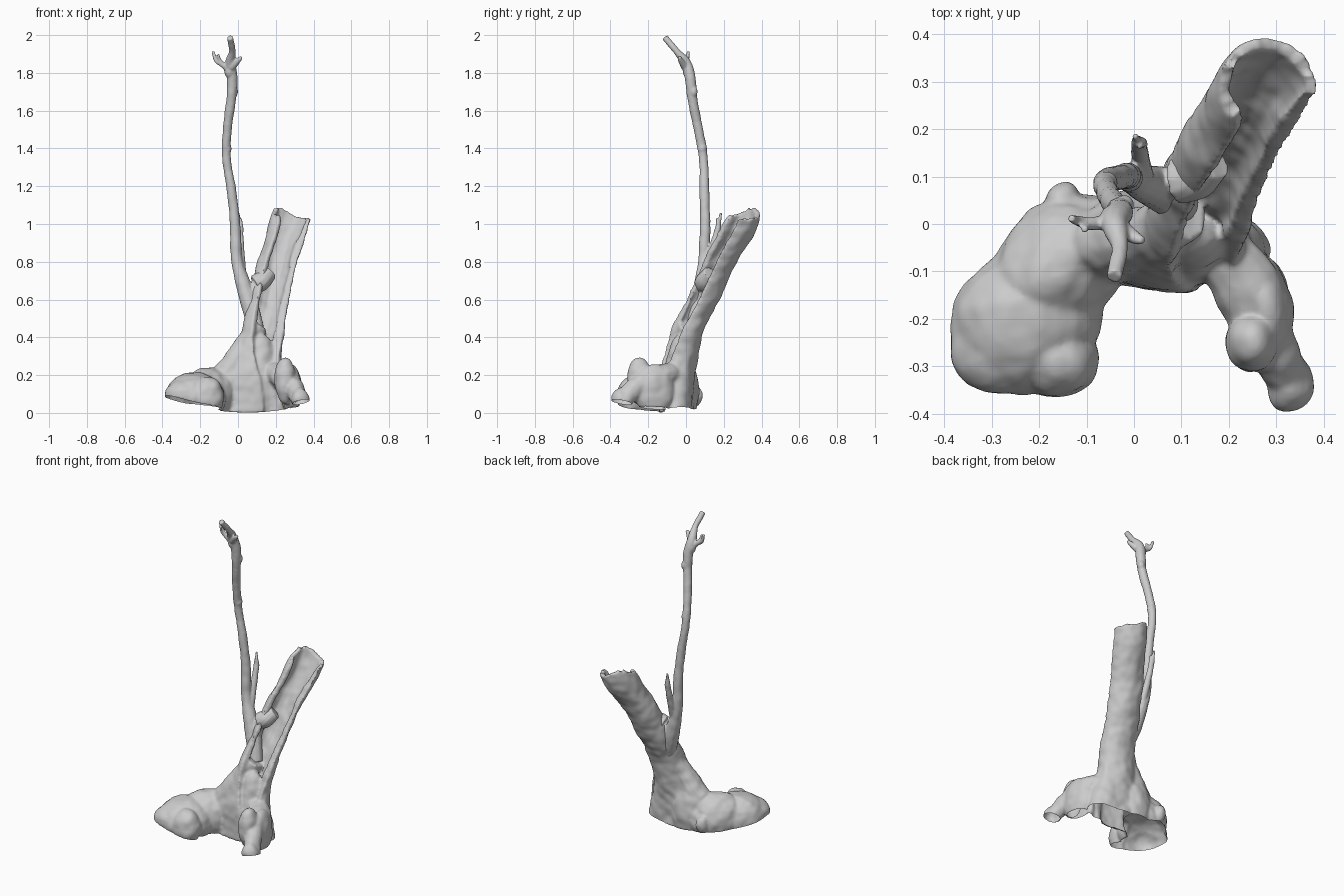
import bpy, bmesh, math
from mathutils import Vector, Matrix, noise

if "Cube" in bpy.data.objects:
    bpy.data.objects.remove(bpy.data.objects["Cube"])


def loft(bm, rings, closed_ends=True):
    """Bridge equal-sized rings of points into a tube."""
    vr = [[bm.verts.new(p) for p in r] for r in rings]
    n = len(vr[0])
    faces = []
    for a, b in zip(vr, vr[1:]):
        for i in range(n):
            j = (i + 1) % n
            faces.append(bm.faces.new((a[i], a[j], b[j], b[i])))
    for r in (vr[0], vr[-1]):
        if closed_ends:
            faces.append(bm.faces.new(r))
        else:  # C-shaped section: outer point i pairs with inner point n-1-i
            for i in range(n // 2 - 1):
                faces.append(bm.faces.new((r[i], r[i + 1], r[n - 2 - i], r[n - 1 - i])))
    bmesh.ops.recalc_face_normals(bm, faces=faces)


def lerp_table(table, t):
    """Smoothly interpolated row of a table keyed on its first column."""
    k = [r[0] for r in table]
    t = min(max(t, k[0]), k[-1])
    i = max(j for j in range(len(k) - 1) if k[j] <= t)
    u = (t - k[i]) / (k[i + 1] - k[i])
    p = [table[max(0, min(len(k) - 1, i + d))][1:] for d in (-1, 0, 1, 2)]
    return [0.5 * (2 * b + (c - a) * u + (2 * a - 5 * b + 4 * c - d) * u * u
                   + (3 * b - a - 3 * c + d) * u ** 3) for a, b, c, d in zip(*p)]


def limb(bm, pts, sides=12, sub=6):
    """Curved round limb through (x, y, z, radius) points."""
    table = [(i,) + p for i, p in enumerate(pts)]
    n = (len(pts) - 1) * sub
    path = [lerp_table(table, i / sub) for i in range(n + 1)]
    rings = []
    for i, q in enumerate(path):
        t = (Vector(path[min(i + 1, n)][:3]) - Vector(path[max(i - 1, 0)][:3])).normalized()
        u = t.cross(Vector((0.3, 0.95, 0.1))).normalized()
        v = t.cross(u)
        rings.append([Vector(q[:3]) + q[3] * (u * math.cos(a) + v * math.sin(a))
                      for a in (2 * math.pi * s / sides for s in range(sides))])
    loft(bm, rings)


def blob(bm, c, r, turn=0):
    m = Matrix.Translation(c) @ Matrix.Rotation(math.radians(turn), 4, 'Z') @ Matrix.Diagonal((*r, 1))
    bmesh.ops.create_icosphere(bm, subdivisions=3, radius=1, matrix=m)


def fuse(name, bm, voxel, smooth, bark, floor=None):
    """Merge overlapping parts, smooth them, add bark relief, open the underside."""
    me = bpy.data.meshes.new(name)
    bm.to_mesh(me)
    bm.free()
    ob = bpy.data.objects.new(name, me)
    bpy.context.collection.objects.link(ob)
    rm = ob.modifiers.new("fuse", 'REMESH')
    rm.mode, rm.voxel_size = 'VOXEL', voxel
    sm = ob.modifiers.new("soften", 'SMOOTH')
    sm.factor, sm.iterations = 0.5, smooth
    dg = bpy.context.evaluated_depsgraph_get()
    me2 = bpy.data.meshes.new_from_object(ob.evaluated_get(dg))
    ob.modifiers.clear()
    ob.data = me2
    bm = bmesh.new()
    bm.from_mesh(me2)
    bm.normal_update()
    moves = []
    for v in bm.verts:
        p = v.co
        d = noise.noise(Vector((p.x * 9, p.y * 9, p.z * 6))) + 0.5 * noise.noise(p * 21)
        moves.append(v.normal * d * bark)
    for v, d in zip(bm.verts, moves):
        v.co += d
    if floor:
        low = [v for v in bm.verts if v.co.z < floor(v.co) - voxel]
        bmesh.ops.delete(bm, geom=low, context='VERTS')
        for v in bm.verts:
            v.co.z = max(v.co.z, floor(v.co))
    for f in bm.faces:
        f.smooth = True
    bm.to_mesh(me2)
    bm.free()
    return ob


# Leaning trunk: z, centre x, centre y, radius x, radius y, inner fraction, half opening
TRUNK = [
    (0.00, 0.08, -0.05, 0.21, 0.090, 0.50, 0.15),
    (0.15, 0.09, -0.05, 0.17, 0.095, 0.50, 0.20),
    (0.30, 0.105, -0.03, 0.13, 0.090, 0.55, 0.55),
    (0.45, 0.135, 0.005, 0.11, 0.095, 0.60, 0.95),
    (0.60, 0.165, 0.08, 0.105, 0.100, 0.64, 1.05),
    (0.80, 0.210, 0.17, 0.105, 0.100, 0.66, 1.05),
    (1.00, 0.272, 0.275, 0.108, 0.105, 0.70, 1.00),
    (1.14, 0.295, 0.315, 0.110, 0.085, 0.74, 1.00),
]
OPEN = math.radians(-66)


def trunk_top(a):
    """Broken rim: tallest at the back left, jagged all round."""
    d = math.cos(a - math.radians(145))
    return 1.03 + 0.06 * max(d, 0) ** 2 + 0.035 * noise.noise(Vector((math.cos(a) * 5, math.sin(a) * 5, 3)))


bm = bmesh.new()
N, LEV = 40, 45
rings = []
for k in range(LEV + 1):
    t = k / LEV
    outer, inner = [], []
    for i in range(N):
        w = lerp_table(TRUNK, t * 1.05)[5]
        a = OPEN + w + (2 * math.pi - 2 * w) * i / (N - 1)
        z = t * trunk_top(a)
        cx, cy, rx, ry, f, _ = lerp_table(TRUNK, z)
        f += 0.08 * noise.noise(Vector((math.cos(a) * 3, math.sin(a) * 3, z * 4)))
        outer.append((cx + rx * math.cos(a), cy + ry * math.sin(a), z))
        inner.append((cx + f * rx * math.cos(a), cy + f * ry * math.sin(a), z))
    rings.append(outer + inner[::-1])
loft(bm, rings, closed_ends=False)

# Stump core and root flares
for c, r, turn in [
    ((0.08, -0.055, 0.10), (0.19, 0.080, 0.21), 0),
    ((0.12, -0.03, 0.25), (0.09, 0.070, 0.17), 0),
    ((-0.03, -0.03, 0.12), (0.13, 0.095, 0.19), 20),
    ((-0.15, -0.08, 0.09), (0.17, 0.125, 0.155), 35),
    ((-0.23, -0.20, 0.08), (0.17, 0.150, 0.135), 40),
    ((-0.28, -0.25, 0.09), (0.11, 0.110, 0.095), 0),
    ((-0.16, -0.29, 0.08), (0.085, 0.080, 0.115), 0),
    ((-0.15, 0.05, 0.09), (0.036, 0.040, 0.055), 0),
    ((0.25, -0.25, 0.17), (0.055, 0.065, 0.125), 0),
    ((0.28, -0.17, 0.12), (0.055, 0.110, 0.135), 12),
    ((0.33, -0.345, 0.07), (0.048, 0.050, 0.060), 0),
]:
    blob(bm, c, r, turn)
limb(bm, [(0.17, -0.04, 0.22, 0.06), (0.23, -0.12, 0.19, 0.07),
          (0.28, -0.24, 0.15, 0.06), (0.32, -0.31, 0.09, 0.05), (0.335, -0.35, 0.03, 0.045)])
limb(bm, [(0.10, 0.02, 0.46, 0.06), (0.03, -0.02, 0.33, 0.065), (-0.06, -0.04, 0.20, 0.08)])
fuse("trunk_and_roots", bm, 0.008, 4, 0.009,
     lambda p: 0.002 + 0.42 * (p.x - 0.05) ** 2 + 0.5 * (p.y + 0.14) ** 2)

# Sapling growing from the trunk's side, with its forked twigs and dead stub
bm = bmesh.new()
for pts in [
    [(0.10, 0.04, 0.44, 0.04), (0.06, 0.07, 0.58, 0.046), (0.022, 0.085, 0.70, 0.038),
     (-0.008, 0.095, 0.82, 0.030), (-0.015, 0.10, 1.0, 0.028), (-0.035, 0.098, 1.18, 0.025),
     (-0.062, 0.09, 1.36, 0.024), (-0.055, 0.062, 1.52, 0.024), (-0.034, 0.035, 1.66, 0.026),
     (-0.03, 0.022, 1.77, 0.029), (-0.042, 0.0, 1.85, 0.028), (-0.03, -0.05, 1.915, 0.019),
     (-0.042, -0.112, 1.988, 0.017)],
    [(0.09, 0.09, 0.68, 0.05), (0.13, 0.10, 0.70, 0.05), (0.17, 0.13, 0.74, 0.04)],
    [(0.06, 0.07, 0.58, 0.04), (0.09, 0.09, 0.66, 0.035), (0.14, 0.11, 0.72, 0.03)],
    [(-0.03, 0.01, 1.80, 0.02), (-0.085, 0.0, 1.845, 0.015), (-0.115, 0.005, 1.865, 0.012),
     (-0.133, 0.012, 1.915, 0.010)],
    [(-0.07, 0.0, 1.835, 0.012), (-0.098, -0.005, 1.87, 0.011), (-0.105, -0.012, 1.90, 0.009)],
    [(-0.035, -0.005, 1.83, 0.022), (0.0, -0.028, 1.865, 0.015), (0.02, -0.035, 1.885, 0.009)],
    [(0.02, 0.085, 0.72, 0.025), (0.014, 0.135, 0.86, 0.019), (0.010, 0.165, 0.96, 0.015),
     (0.002, 0.185, 1.06, 0.006)],
    [(0.012, 0.15, 0.90, 0.013), (0.016, 0.17, 0.98, 0.011), (0.012, 0.165, 1.03, 0.006)],
]:
    limb(bm, pts)
for x, y, z, r in [(-0.02, 0.04, 1.70, 0.022), (-0.06, 0.085, 1.40, 0.024), (-0.045, 0.01, 1.81, 0.028)]:
    blob(bm, (x, y, z), (r, r, r * 1.4))
fuse("sapling", bm, 0.0055, 2, 0.004)
